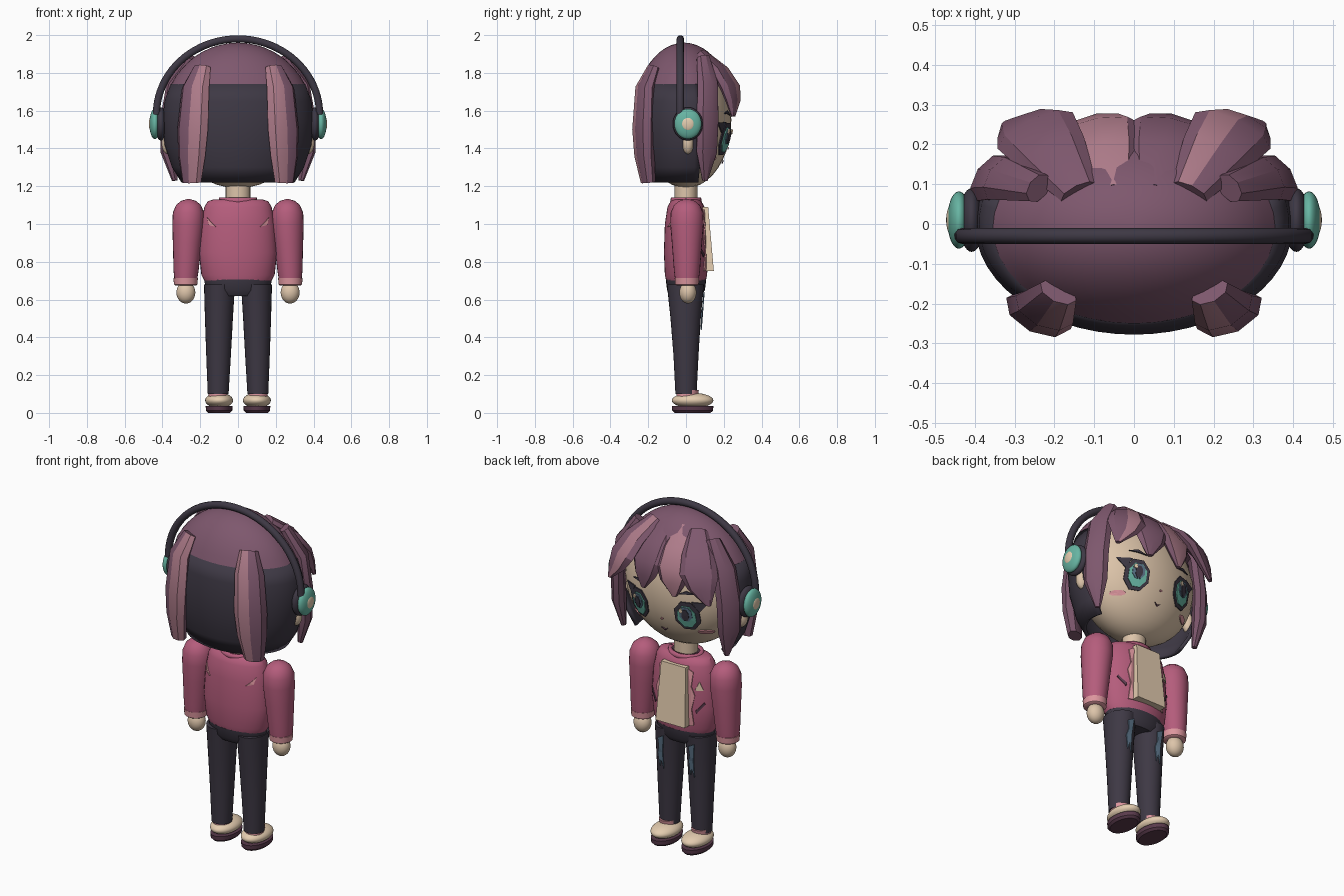
import bpy, bmesh
from math import sin, cos, pi, sqrt
from mathutils import Vector

if "Cube" in bpy.data.objects:
    bpy.data.objects.remove(bpy.data.objects["Cube"])


def paint(name, code):
    rgb = [(int(code[i:i + 2], 16) / 255) ** 2.2 for i in (0, 2, 4)]
    m = bpy.data.materials.new(name)
    m.use_nodes = True
    m.diffuse_color = (*rgb, 1)
    bsdf = m.node_tree.nodes["Principled BSDF"]
    bsdf.inputs["Base Color"].default_value = (*rgb, 1)
    bsdf.inputs["Roughness"].default_value = 0.8
    return m


HAIR = paint("plum_hair", "7d586d")
STREAK = paint("hair_streak", "ad7b89")
DARK = paint("charcoal", "403b46")
SKIN = paint("skin", "dcc3a8")
CREAM = paint("cream", "e3cbae")
TEAL = paint("teal", "67b3a1")
ROSE = paint("rose_jacket", "b35d7b")
PINK = paint("light_pink", "dc959d")
BLUE = paint("faded_blue", "5a7185")
SOLE = paint("dark_plum", "5a3d4d")


def finish(name, bm, mats, smooth=40, thick=0):
    me = bpy.data.meshes.new(name)
    bm.to_mesh(me)
    bm.free()
    ob = bpy.data.objects.new(name, me)
    bpy.context.collection.objects.link(ob)
    for m in mats:
        me.materials.append(m)
    if thick:
        mod = ob.modifiers.new("thickness", "SOLIDIFY")
        mod.thickness = thick
    bpy.ops.object.select_all(action="DESELECT")
    ob.select_set(True)
    bpy.context.view_layer.objects.active = ob
    if smooth:
        bpy.ops.object.shade_smooth_by_angle(angle=smooth * pi / 180)
    return ob


def ellipsoid(name, loc, radii, mat):
    bm = bmesh.new()
    bmesh.ops.create_uvsphere(bm, u_segments=32, v_segments=20, radius=1)
    for v in bm.verts:
        v.co = Vector([c * r + o for c, r, o in zip(v.co, radii, loc)])
    return finish(name, bm, [mat])


def bridge(bm, loops, closed=True):
    n = len(loops[0])
    for a, b in zip(loops, loops[1:]):
        for i in range(n if closed else n - 1):
            j = (i + 1) % n
            bm.faces.new((a[i], a[j], b[j], b[i])).material_index = 0
    if closed:
        bm.faces.new(loops[0][::-1])
        bm.faces.new(loops[-1])


# Stack of ellipses, each (z, centre x, centre y, radius x, radius y)
def loft(name, rings, mat, n=28, arc=None, thick=0):
    bm = bmesh.new()
    a0, a1 = arc or (0, 2 * pi)
    steps = n if arc is None else n + 1
    loops = [[bm.verts.new((cx + rx * cos(a0 + (a1 - a0) * i / n),
                            cy + ry * sin(a0 + (a1 - a0) * i / n), z))
              for i in range(steps)] for z, cx, cy, rx, ry in rings]
    bridge(bm, loops, arc is None)
    return finish(name, bm, [mat], thick=thick)


def surface(rings, side=1):
    def y_at(x, z):
        for a, b in zip(rings, rings[1:]):
            if a[0] <= z <= b[0]:
                t = (z - a[0]) / (b[0] - a[0])
                _, cx, cy, rx, ry = [p + (q - p) * t for p, q in zip(a, b)]
                return cy + side * ry * sqrt(max(0, 1 - ((x - cx) / rx) ** 2))
        return rings[-1][2]
    return y_at


# Thin plate lying on a surface
def plate(name, pts, y_at, mat, lift=0.008, side=1, fan=False):
    bm = bmesh.new()

    def put(x, z):
        return bm.verts.new((x, y_at(x, z) + side * lift, z))
    vs = [put(*p) for p in pts]
    if fan:
        hub = put(sum(p[0] for p in pts) / len(pts), sum(p[1] for p in pts) / len(pts))
        for i, v in enumerate(vs):
            bm.faces.new((v, vs[(i + 1) % len(vs)], hub))
    else:
        bm.faces.new(vs)
    bm.normal_update()
    if sum(f.normal.y for f in bm.faces) * side < 0:
        bmesh.ops.reverse_faces(bm, faces=bm.faces[:])
    bmesh.ops.triangulate(bm, faces=bm.faces[:])
    return finish(name, bm, [mat], 0, 0.006)


def oval(x, z, w, h, n=8):
    return [(x + w * cos((i + .5) * 2 * pi / n), z + h * sin((i + .5) * 2 * pi / n)) for i in range(n)]


# Hair lock swept along (x, y, z, half width, half depth)
def lock(name, path, streak=()):
    pts = [Vector(p[:3]) for p in path]
    mid = pts[len(pts) // 2]
    out = Vector((mid.x / .16, mid.y / .073, 0)).normalized()
    across = Vector((-out.y, out.x, 0))
    bm = bmesh.new()
    loops = []
    for i, (c, p) in enumerate(zip(pts, path)):
        along = (pts[min(i + 1, len(pts) - 1)] - pts[max(i - 1, 0)]).normalized()
        normal = across.cross(along)
        if normal.dot(out) + normal.z < 0:
            normal.negate()
        loops.append([bm.verts.new(c + across * p[3] * cos(k * pi / 4) + normal * p[4] * sin(k * pi / 4))
                      for k in range(8)])
    bridge(bm, loops)
    bm.faces.ensure_lookup_table()
    for k in range(8 * (len(path) - 1)):
        if k % 8 in streak:
            bm.faces[k].material_index = 1
    bmesh.ops.recalc_face_normals(bm, faces=bm.faces[:])
    return finish(name, bm, [HAIR, STREAK], 30)


# Head and neck
ellipsoid("head", (0, 0, 1.55), (.36, .24, .36), SKIN)
loft("neck", [(1.08, 0, 0, .065, .06), (1.22, 0, 0, .065, .06)], SKIN)


def face(x, z):
    return .24 * sqrt(max(0, 1 - (x / .36) ** 2 - ((z - 1.55) / .36) ** 2))


# Hair cap and back bob
cap = [(1.55 + .41 * sin(t), 0, -.01, .4 * cos(t), .27 * cos(t))
       for t in [.48 + (pi / 2 - .49) * i / 9 for i in range(10)]]
loft("hair_cap", cap, HAIR, 40)
bob = [(1.22, 0, 0, .30, .22), (1.3, 0, 0, .35, .25), (1.42, 0, 0, .39, .27),
       (1.55, 0, 0, .40, .278), (1.65, 0, 0, .39, .265), (1.74, 0, -.005, .357, .245)]
loft("back_hair", bob, DARK, 32, (pi - .3, 2 * pi + .3), .02)

for s, tag in ((1, "left"), (-1, "right")):
    # Long locks at the back and beside the cheeks
    inner = (2, 3) if s < 0 else (0, 1)
    lock(tag + "_back_lock", [(s * .19, -.17, 1.83, .05, .03), (s * .225, -.215, 1.72, .08, .045),
                              (s * .24, -.225, 1.5, .09, .05), (s * .245, -.22, 1.36, .08, .045),
                              (s * .245, -.2, 1.22, .055, .035)], (2, 3) if s > 0 else (0, 1))
    lock(tag + "_cheek_lock", [(s * .24, .09, 1.88, .04, .03), (s * .33, .115, 1.74, .065, .04),
                               (s * .36, .115, 1.55, .07, .04), (s * .36, .11, 1.38, .065, .04),
                               (s * .335, .1, 1.23, .015, .015)])
    # Fringe
    for label, x, streak in (("outer", .23, (1,) if s > 0 else ()), ("inner", .08, () if s > 0 else (1, 2))):
        tip = .32 if label == "outer" else .1
        lock(f"{tag}_{label}_fringe",
             [(s * x * .6, .08, 1.9, .05, .03), (s * x * .9, .18, 1.81, .09, .035),
              (s * x * 1.08, .235, 1.72, .105, .035), (s * (x + tip) / 2, .25, 1.65, .075, .028),
              (s * tip, .25, 1.57, .015, .012)], streak)

    # Eyes, lashes, brows and blush
    ex, ez = s * .155, 1.45
    plate(tag + "_eye_rim", oval(ex, ez, .072, .092), face, DARK, .01, fan=True)
    plate(tag + "_iris", oval(ex, ez - .004, .052, .07), face, TEAL, .015, fan=True)
    plate(tag + "_iris_top", oval(ex, ez + .016, .036, .046), face, BLUE, .019, fan=True)
    plate(tag + "_pupil", oval(ex, ez + .01, .02, .036), face, DARK, .023, fan=True)
    plate(tag + "_eye_glint", oval(ex + .022, ez + .038, .011, .014, 6), face, CREAM, .026, fan=True)
    plate(tag + "_lash", [(ex + s * .03, ez + .09), (ex + s * .11, ez + .085), (ex + s * .065, ez + .03)], face, DARK)
    plate(tag + "_brow", [(ex - s * .05, 1.575), (ex, 1.6), (ex + s * .05, 1.585), (ex, 1.582)], face, DARK)
    plate(tag + "_blush", oval(s * .225, 1.345, .036, .014, 10), face, PINK, fan=True)

    # Ear and headphone cup
    ellipsoid(tag + "_ear", (s * .37, .01, 1.43), (.035, .032, .06), SKIN)
    ellipsoid(tag + "_ear_cushion", (s * .408, .01, 1.53), (.032, .08, .088), DARK)
    ellipsoid(tag + "_ear_cup", (s * .44, .01, 1.53), (.029, .072, .08), TEAL)
    ellipsoid(tag + "_cup_button", (s * .46, .01, 1.53), (.012, .036, .038), CREAM)

    # Arm, cuff and hand
    loft(tag + "_sleeve", [(z, s * x, .005, r, r * 1.04) for z, x, r in (
        (.69, .277, .058), (.75, .275, .066), (.9, .268, .077), (1.0, .263, .085), (1.06, .262, .083),
        (1.1, .262, .066), (1.122, .262, .04), (1.132, .262, .008))], ROSE, 24)
    loft(tag + "_cuff", [(.675, s * .277, .005, .055, .055), (.68, s * .277, .005, .062, .062),
                         (.715, s * .277, .005, .065, .065)], PINK)
    ellipsoid(tag + "_hand", (s * .276, .01, .637), (.05, .045, .058), SKIN)

    # Leg with a worn patch
    leg = [(.1, s * .105, 0, .055, .056), (.3, s * .103, 0, .065, .066),
           (.5, s * .101, -.002, .074, .08), (.68, s * .098, -.003, .082, .098)]
    loft(tag + "_leg", leg, DARK)
    plate(tag + "_worn_patch", [(s * .1 + dx, z) for dx, z in (
        (-.02, .64), (.018, .62), (.012, .57), (.024, .53), (.012, .45), (.003, .49), (-.012, .44), (-.01, .54))],
        surface(leg), BLUE, .01)

    # Sock and shoe
    loft(tag + "_sock", [(.08, s * .105, .005, .05, .055), (.122, s * .105, .01, .05, .058)], PINK)
    ellipsoid(tag + "_shoe", (s * .1, .035, .066), (.074, .11, .04), CREAM)
    loft(tag + "_sole", [(0, s * .1, .035, .058, .095), (.012, s * .1, .035, .07, .108),
                         (.036, s * .1, .035, .071, .11)], SOLE)

# Nose and mouth
plate("nose", oval(0, 1.4, .008, .006), face, PINK, fan=True)
plate("mouth", [(-.02, 1.335), (0, 1.327), (.02, 1.335), (0, 1.318)], face, SOLE)

# Jacket
torso = [(.7, 0, 0, .178, .105), (.73, 0, 0, .194, .112), (.85, 0, 0, .207, .117), (1.0, 0, 0, .196, .112),
         (1.09, 0, 0, .178, .098), (1.12, 0, 0, .16, .082), (1.13, 0, 0, .13, .068)]
loft("jacket", torso, ROSE, 36)
loft("collar", [(1.11, 0, 0, .105, .085), (1.14, 0, 0, .1, .08)], ROSE, 28, (0, 2 * pi), .02)
loft("collar_lining", [(1.12, 0, 0, .088, .07), (1.133, 0, 0, .088, .07)], SOLE)
front, back = surface(torso), surface(torso, -1)

# Shirt panel leaning out at the hem
bm = bmesh.new()
bmesh.ops.create_cube(bm, size=1)
for v in bm.verts:
    low = v.co.z < 0
    v.co = Vector((v.co.x * (.19 if low else .16), (.125 if low else .095) + v.co.y * .045, .75 if low else 1.09))
finish("shirt_panel", bm, [CREAM], 0)

for s, tag in ((1, "left"), (-1, "right")):
    plate(tag + "_lapel", [(s * x, z) for x, z in (
        (.075, 1.08), (.11, 1.06), (.105, .98), (.125, .93), (.11, .85), (.12, .75), (.09, .75))], front, PINK)
    plate(tag + "_pocket_slit", [(s * x, z) for x, z in (
        (.13, .84), (.17, .89), (.175, .88), (.135, .825))], front, SOLE)
    plate(tag + "_back_mark", [(s * x, z) for x, z in (
        (.165, 1.035), (.155, .995), (.118, .985), (.14, 1.005))], back, PINK, side=-1)
plate("chest_patch", [(-.165, .96), (-.125, .96), (-.145, 1.01)], front, CREAM)

# Trouser waist
loft("trouser_waist", [(.62, 0, 0, .14, .08), (.65, 0, 0, .172, .1), (.705, 0, 0, .178, .107)], DARK)

# Headphone band
cu = bpy.data.curves.new("headband", "CURVE")
cu.dimensions = "3D"
cu.bevel_depth = .02
cu.bevel_resolution = 3
cu.use_fill_caps = True
sp = cu.splines.new("POLY")
sp.points.add(40)
for i, p in enumerate(sp.points):
    a = pi * i / 40
    p.co = (.432 * cos(a), -.03, 1.58 + .4 * sin(a), 1)
cu.materials.append(DARK)
bpy.context.collection.objects.link(bpy.data.objects.new("headband", cu))
